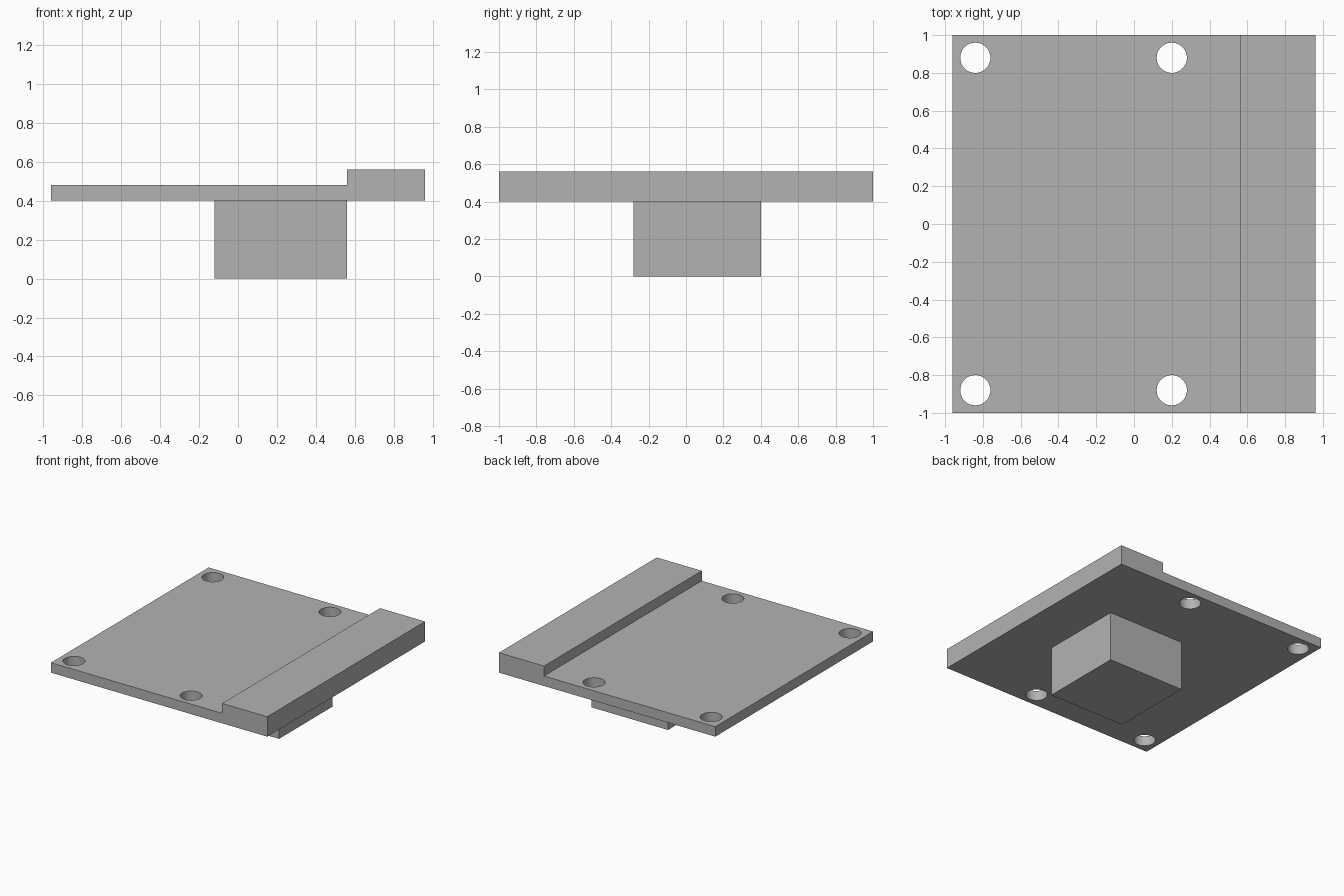
import bpy
import bmesh

cube = bpy.data.objects.get("Cube")
if cube:
    bpy.data.objects.remove(cube, do_unlink=True)

grey = bpy.data.materials.new("plain grey")
grey.use_nodes = True
colour = (0.45, 0.45, 0.45, 1.0)
grey.diffuse_color = colour
grey.node_tree.nodes["Principled BSDF"].inputs["Base Color"].default_value = colour


def extrude_profile(name, points, y_front, y_back):
    """Sweep an x-z outline along y into a solid."""
    bm = bmesh.new()
    face = bm.faces.new([bm.verts.new((x, y_front, z)) for x, z in points])
    swept = bmesh.ops.extrude_face_region(bm, geom=[face])["geom"]
    verts = [v for v in swept if isinstance(v, bmesh.types.BMVert)]
    bmesh.ops.translate(bm, verts=verts, vec=(0, y_back - y_front, 0))
    bmesh.ops.recalc_face_normals(bm, faces=bm.faces)
    mesh = bpy.data.meshes.new(name)
    bm.to_mesh(mesh)
    bm.free()
    mesh.materials.append(grey)
    obj = bpy.data.objects.new(name, mesh)
    bpy.context.collection.objects.link(obj)
    return obj


def activate(obj):
    bpy.ops.object.select_all(action='DESELECT')
    obj.select_set(True)
    bpy.context.view_layer.objects.active = obj


# Plate with a raised ledge along one side
plate = extrude_profile(
    "stepped_plate",
    [(-0.96, 0.4), (0.96, 0.4), (0.96, 0.56), (0.56, 0.56), (0.56, 0.48), (-0.96, 0.48)],
    -1.0, 1.0)

# Four round mounting holes
for x in (-0.84, 0.2):
    for y in (-0.88, 0.88):
        bpy.ops.mesh.primitive_cylinder_add(
            vertices=48, radius=0.08, depth=0.4, location=(x, y, 0.44))
        cutter = bpy.context.object
        cutter.name = "hole_cutter"
        cutter.hide_render = True
        cutter.data.materials.append(grey)
        activate(plate)
        cut = plate.modifiers.new("mounting hole", 'BOOLEAN')
        cut.operation = 'DIFFERENCE'
        cut.solver = 'EXACT'
        cut.object = cutter
        bpy.ops.object.modifier_apply(modifier=cut.name)
        bpy.data.objects.remove(cutter, do_unlink=True)

activate(plate)
bpy.ops.object.shade_smooth_by_angle()

# Off-centre block under the plate
extrude_profile(
    "support_block",
    [(-0.12, 0.0), (0.56, 0.0), (0.56, 0.4), (-0.12, 0.4)],
    -0.28, 0.4)
